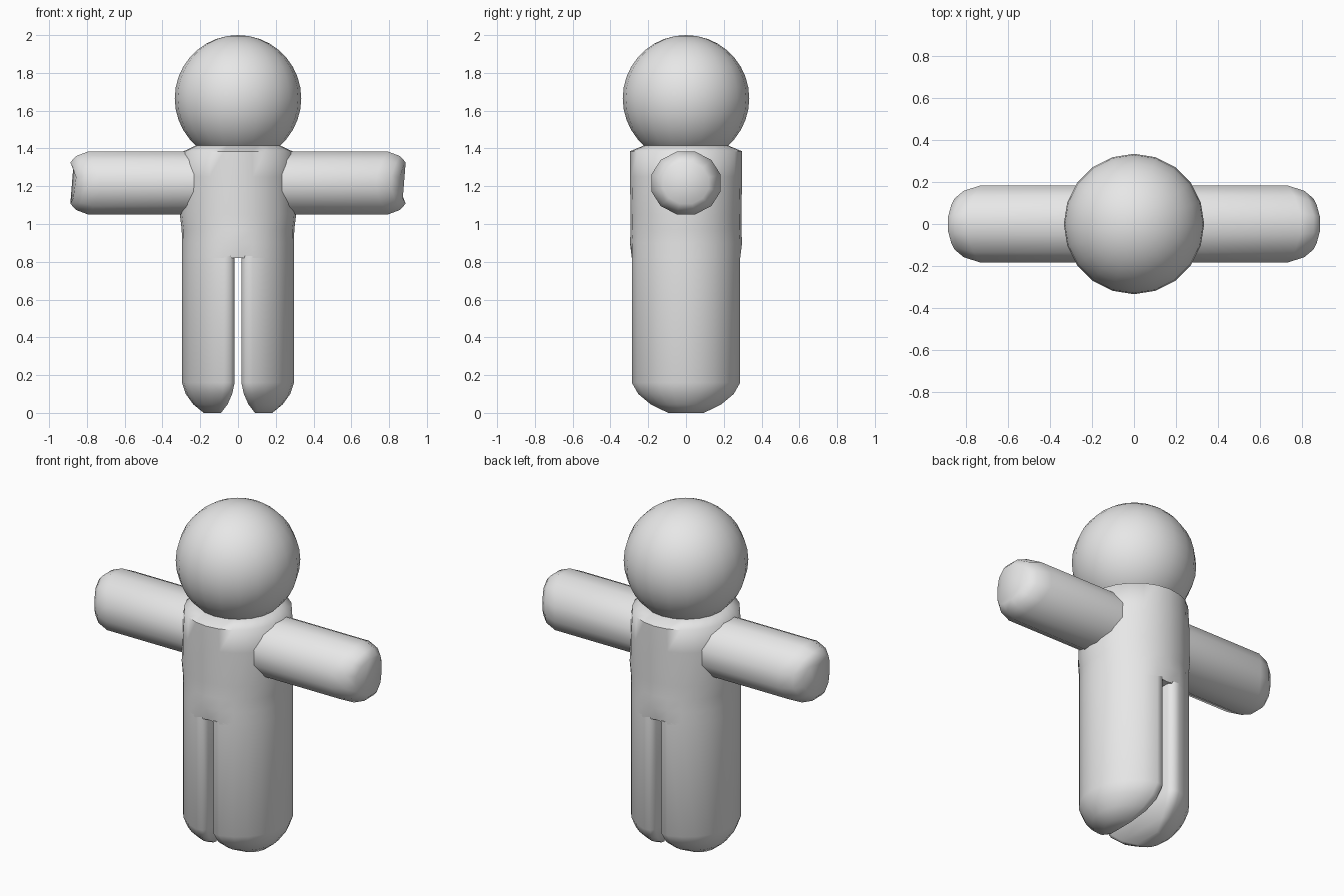
import bpy, bmesh, math

if "Cube" in bpy.data.objects:
    bpy.data.objects.remove(bpy.data.objects["Cube"])

grey = bpy.data.materials.new("plain grey")
grey.diffuse_color = (0.8, 0.8, 0.8, 1)
grey.use_nodes = True
grey.node_tree.nodes["Principled BSDF"].inputs["Base Color"].default_value = grey.diffuse_color


def finish(name, bm, angle=65):
    bmesh.ops.recalc_face_normals(bm, faces=bm.faces)
    mesh = bpy.data.meshes.new(name)
    bm.to_mesh(mesh)
    bm.free()
    mesh.materials.append(grey)
    ob = bpy.data.objects.new(name, mesh)
    bpy.context.collection.objects.link(ob)
    bpy.ops.object.select_all(action='DESELECT')
    ob.select_set(True)
    bpy.context.view_layer.objects.active = ob
    bpy.ops.object.shade_smooth_by_angle(angle=math.radians(angle))
    return ob


def loft(name, rings):
    """Skin a list of equal-length point rings and cap both ends."""
    bm = bmesh.new()
    loops = [[bm.verts.new(p) for p in ring] for ring in rings]
    n = len(rings[0])
    for a, b in zip(loops, loops[1:]):
        for i in range(n):
            j = (i + 1) % n
            bm.faces.new((a[i], a[j], b[j], b[i]))
    bm.faces.new(loops[0])
    bm.faces.new(loops[-1])
    return finish(name, bm)


# Head: round ball resting in the collar
bm = bmesh.new()
bmesh.ops.create_uvsphere(bm, u_segments=20, v_segments=18, radius=0.335)
bmesh.ops.translate(bm, verts=bm.verts, vec=(0, 0, 1.665))
finish("head", bm)

# Torso: round column with chamfered shoulders; the front and back seams
# dip inwards at the crotch to meet the leg gap
SIDES = 24
profile = [(0.82, 0.297, 0.297), (0.90, 0.297, 0.297), (0.97, 0.298, 0.293),
           (1.05, 0.308, 0.293), (1.25, 0.30, 0.297), (1.385, 0.288, 0.297),
           (1.417, 0.22, 0.22)]
rings = []
for k, (z, rx, ry) in enumerate(profile):
    ring = []
    for i in range(SIDES):
        a = 2 * math.pi * i / SIDES
        dip = 0.92 if k == 0 and i % (SIDES // 2) == SIDES // 4 else 1
        ring.append((rx * math.cos(a), ry * math.sin(a) * dip, z))
    rings.append(ring)
loft("torso", rings)

# Leg outline: half circle with softened inner corners
outline = [(0.297 * math.cos(math.radians(a)), 0.297 * math.sin(math.radians(a)))
           for a in range(-75, 76, 15)]
outline += [(0.038, 0.284), (0.018, 0.255), (0.018, -0.255), (0.038, -0.284)]
foot = [(0, 0.33), (0.045, 0.65), (0.10, 0.88), (0.16, 1), (0.83, 1)]

# Arm: oval tube with a blunt rounded tip: (x, curve of ring, scale)
arm = [(0.12, 0, 1), (0.80, 0.07, 1), (0.86, 0.05, 0.86), (0.89, 0.035, 0.66)]

for side, s in (("left", -1), ("right", 1)):
    # Legs with feet rounded towards the middle of each sole
    loft(side + "_leg", [[(s * (0.125 + (x - 0.125) * k), y * k, z)
                          for x, y in outline] for z, k in foot])
    # Arms
    rings = []
    for x, bend, k in arm:
        ring = []
        for i in range(12):
            a = math.radians(30 * i + 15)
            c = math.cos(a)
            ring.append((s * (x - bend * c * c), 0.19 * k * c,
                         1.217 + 0.172 * k * math.sin(a)))
        rings.append(ring)
    loft(side + "_arm", rings)
